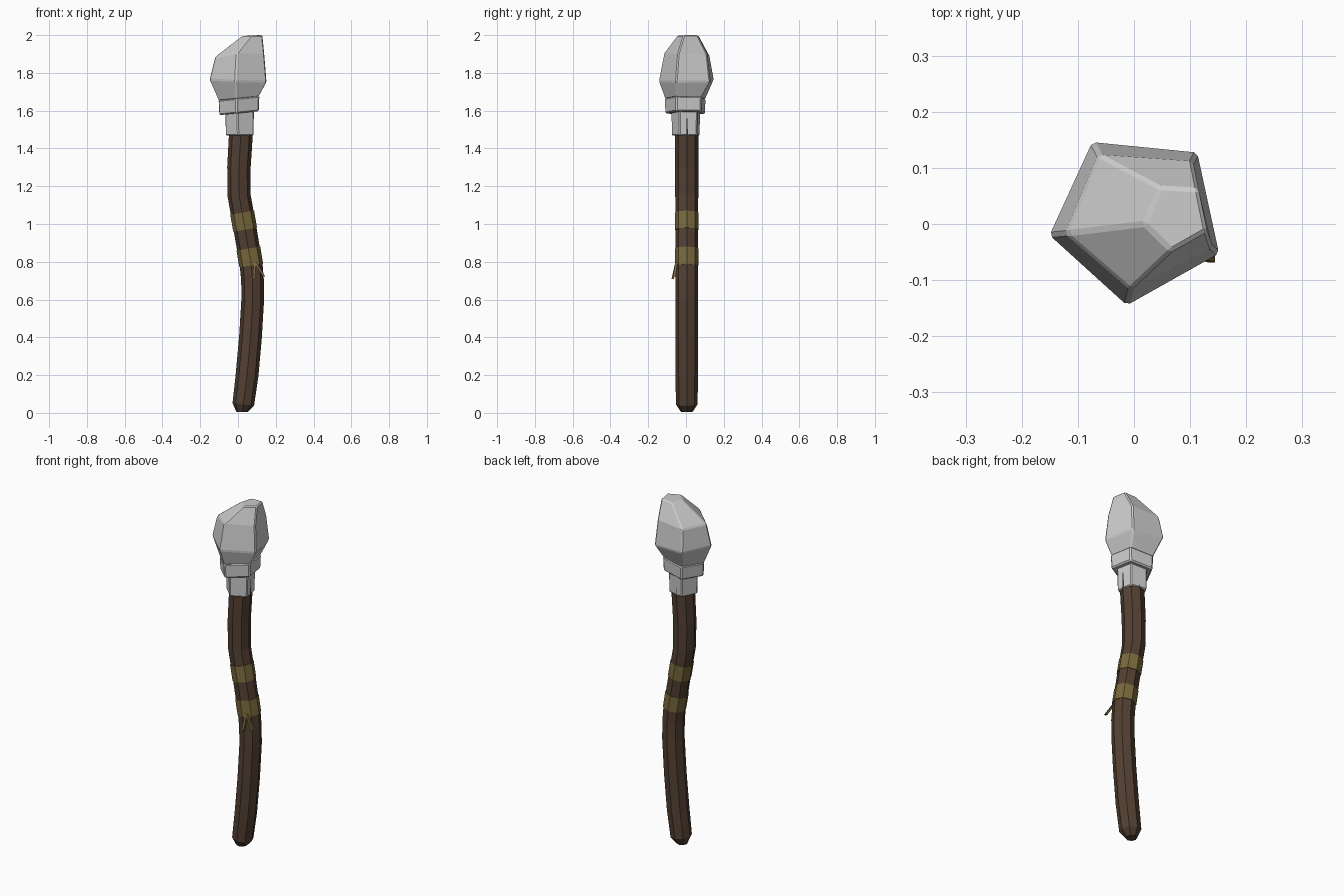
import bpy, bmesh, math
from mathutils import Vector

if "Cube" in bpy.data.objects:
    bpy.data.objects.remove(bpy.data.objects["Cube"])


def material(name, color):
    m = bpy.data.materials.new(name)
    m.diffuse_color = color
    m.use_nodes = True
    m.node_tree.nodes["Principled BSDF"].inputs["Base Color"].default_value = m.diffuse_color
    return m


wood = material("wood", (0.085, 0.05, 0.032, 1))
twine = material("twine", (0.19, 0.14, 0.045, 1))


def loft(name, rings, mat=None, bevel=0):
    """Skin a list of equal-length point rings and cap both ends."""
    bm = bmesh.new()
    loops = [[bm.verts.new(p) for p in ring] for ring in rings]
    n = len(loops[0])
    for a, b in zip(loops, loops[1:]):
        for i in range(n):
            j = (i + 1) % n
            bm.faces.new((a[i], a[j], b[j], b[i]))
    bm.faces.new(loops[0][::-1])
    bm.faces.new(loops[-1])
    bmesh.ops.recalc_face_normals(bm, faces=bm.faces)
    me = bpy.data.meshes.new(name)
    bm.to_mesh(me)
    bm.free()
    ob = bpy.data.objects.new(name, me)
    bpy.context.collection.objects.link(ob)
    if mat:
        me.materials.append(mat)
    if bevel:
        mod = ob.modifiers.new("soft_edges", 'BEVEL')
        mod.width = bevel
        mod.segments = 1
        mod.limit_method = 'ANGLE'
        mod.angle_limit = math.radians(20)
    return ob


def ring(cx, cy, z, r, n, phase=0, slope=0):
    """Polygon ring whose height rises with x by the given slope."""
    pts = []
    for i in range(n):
        a = math.radians(phase) + 2 * math.pi * i / n
        dx, dy = r * math.cos(a), r * math.sin(a)
        pts.append((cx + dx, cy + dy, z + slope * dx))
    return pts


# Crooked wooden shaft: (centre x, z, radius)
path = [(0.022, 0.004, 0.03), (0.028, 0.045, 0.057), (0.048, 0.2, 0.06),
        (0.066, 0.4, 0.06), (0.078, 0.6, 0.06), (0.077, 0.7, 0.06),
        (0.07, 0.78, 0.06), (0.055, 0.87, 0.06), (0.038, 0.97, 0.06),
        (0.022, 1.06, 0.06), (0.006, 1.15, 0.061), (0.005, 1.3, 0.062),
        (0.015, 1.47, 0.063), (0.016, 1.56, 0.063)]


def shaft_rings(lo, hi, grow=0):
    out = []
    for i in range(lo, hi):
        a, b = path[max(i - 1, 0)], path[min(i + 1, len(path) - 1)]
        slope = 0 if i == 0 else -(b[0] - a[0]) / (b[1] - a[1])
        x, z, r = path[i]
        out.append(ring(x, 0.004, z, r + grow, 8, 0, slope))
    return out


loft("shaft", shaft_rings(0, len(path)), wood)

# Twine wraps and the loose knot ends
loft("lower_wrap", shaft_rings(6, 8, 0.003), twine)
loft("upper_wrap", shaft_rings(8, 10, 0.003), twine)
knot = Vector((0.09, -0.05, 0.80))
for name, tip in (("left_twine_end", (0.083, -0.07, 0.71)),
                  ("right_twine_end", (0.138, -0.062, 0.722))):
    tip = Vector(tip)
    loft(name, [ring(*p, 0.009, 4, 45) for p in (knot, knot.lerp(tip, 0.5), tip)], twine)

# Stone collar under the head
loft("collar", [ring(0.012, 0.002, z, r, 5, 45) for z, r in ((1.468, 0.079), (1.6, 0.082))],
     bevel=0.005)

# Flared lip with a slight tilt
loft("head_lip", [ring(0.01, 0, z, r, 5, 45, 0.1) for z, r in ((1.587, 0.113), (1.668, 0.117))],
     bevel=0.007)

# Faceted stone head leaning to a small off-centre top
belly = [(0.113, 0.128, 1.755), (-0.075, 0.147, 1.765), (-0.152, -0.02, 1.765),
         (-0.013, -0.146, 1.757), (0.152, -0.053, 1.752)]
shoulder = [(0.105, 0.112, 1.9), (-0.063, 0.124, 1.89), (-0.122, -0.017, 1.885),
            (-0.006, -0.117, 1.905), (0.14, -0.042, 1.9)]
top = [(0.115, 0.062, 2.0), (0.047, 0.066, 1.997), (0.018, 0.0, 1.993),
       (0.067, -0.048, 1.997), (0.13, -0.012, 2.0)]
base = ring(0.008, 0, 1.662, 0.112, 5, 45, 0.1)
loft("stone_head", [base, belly, shoulder, top], bevel=0.006)
